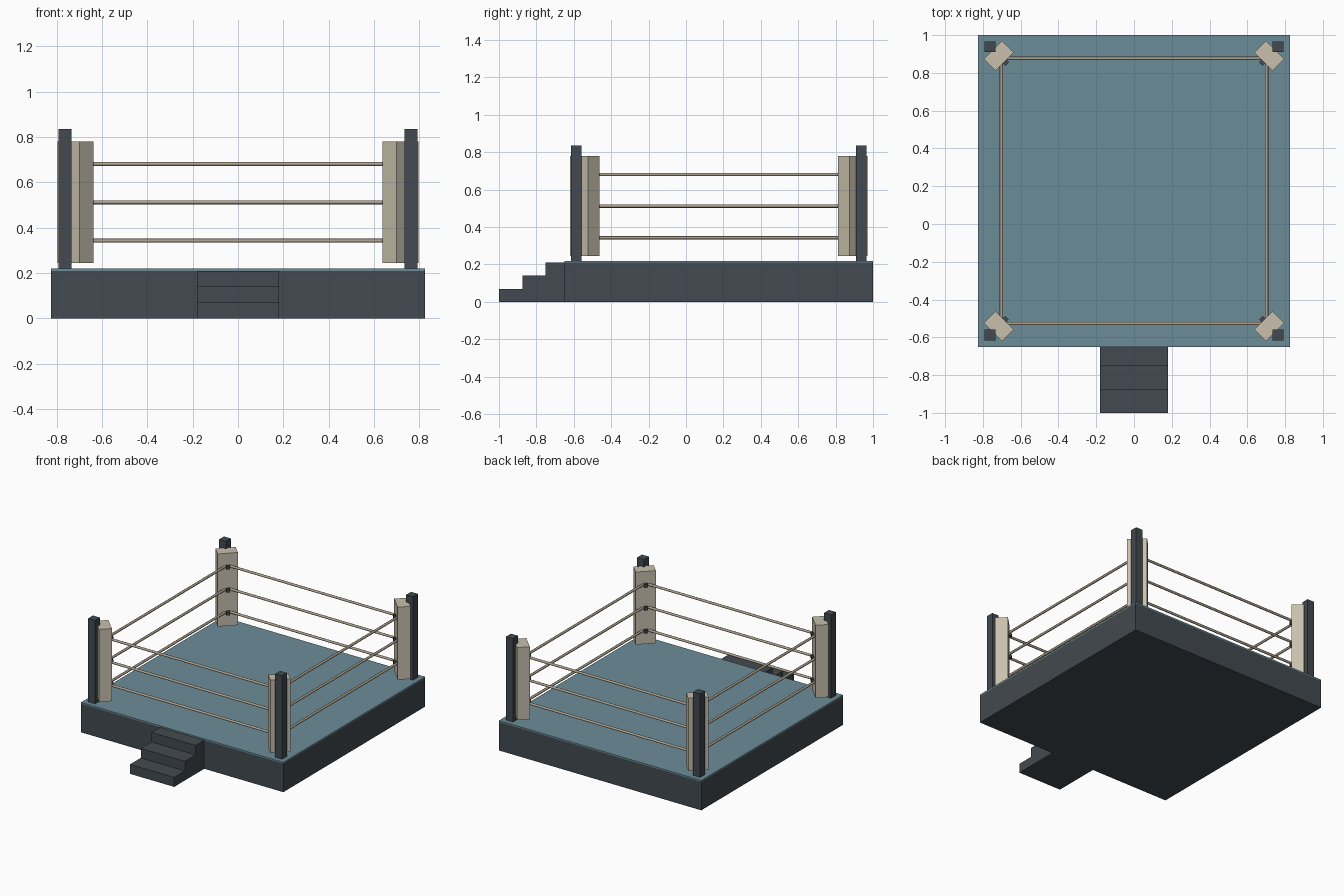
import bpy, bmesh
from math import radians, pi
from mathutils import Matrix

if "Cube" in bpy.data.objects:
    bpy.data.objects.remove(bpy.data.objects["Cube"])

CY = 0.175  # centre of the ring platform in y


def material(name, rgb):
    m = bpy.data.materials.new(name)
    m.diffuse_color = (*rgb, 1)
    m.use_nodes = True
    m.node_tree.nodes["Principled BSDF"].inputs["Base Color"].default_value = m.diffuse_color
    return m


DARK = material("dark_paint", (0.055, 0.068, 0.08))
BLUE = material("blue_canvas", (0.15, 0.265, 0.315))
BEIGE = material("beige_vinyl", (0.58, 0.53, 0.42))
ROPE = material("rope_cord", (0.42, 0.37, 0.28))


def finish(bm, name, mat):
    bmesh.ops.recalc_face_normals(bm, faces=bm.faces)
    me = bpy.data.meshes.new(name)
    bm.to_mesh(me)
    bm.free()
    me.materials.append(mat)
    ob = bpy.data.objects.new(name, me)
    bpy.context.collection.objects.link(ob)
    return ob


def box(name, x, y, z0, z1, sx, sy, mat, angle=0):
    bm = bmesh.new()
    m = (Matrix.Translation((x, y, (z0 + z1) / 2))
         @ Matrix.Rotation(radians(angle), 4, 'Z')
         @ Matrix.Diagonal((sx, sy, z1 - z0, 1)))
    bmesh.ops.create_cube(bm, size=1, matrix=m)
    return finish(bm, name, mat)


def rope(name, x, y, z, along_x):
    bm = bmesh.new()
    m = Matrix.Translation((x, y, z)) @ Matrix.Rotation(pi / 2, 4, 'Y' if along_x else 'X')
    bmesh.ops.create_cone(bm, cap_ends=True, segments=8, radius1=0.009,
                          radius2=0.009, depth=1.404, matrix=m)
    ob = finish(bm, name, ROPE)
    bpy.context.view_layer.objects.active = ob
    ob.select_set(True)
    bpy.ops.object.shade_smooth_by_angle(angle=radians(50))
    ob.select_set(False)


# Platform and canvas
box("platform", 0, CY, 0, 0.21, 1.65, 1.65, DARK)
box("canvas", 0, CY, 0.21, 0.22, 1.65, 1.65, BLUE)

# Entry steps: stair profile extruded across x
bm = bmesh.new()
profile = [(-1, 0), (-1, 0.07), (-0.875, 0.07), (-0.875, 0.14),
           (-0.75, 0.14), (-0.75, 0.21), (-0.65, 0.21), (-0.65, 0)]
face = bm.faces.new([bm.verts.new((-0.18, y, z)) for y, z in profile])
ext = bmesh.ops.extrude_face_region(bm, geom=[face])
bmesh.ops.translate(bm, vec=(0.36, 0, 0),
                    verts=[v for v in ext["geom"] if isinstance(v, bmesh.types.BMVert)])
finish(bm, "entry_steps", DARK)

# Corner posts, diagonal pads and rope fasteners
HEIGHTS = (0.343, 0.512, 0.681)
for sx, xn in ((-1, "left"), (1, "right")):
    for sy, yn in ((-1, "front"), (1, "back")):
        tag = f"{yn}_{xn}"
        angle = 45 * sx * sy
        box(f"post_{tag}", sx * 0.7625, CY + sy * 0.7625, 0.22, 0.835, 0.056, 0.056, DARK)
        box(f"pad_{tag}", sx * 0.716, CY + sy * 0.716, 0.245, 0.78, 0.087, 0.137, BEIGE, angle)
        for i, z in enumerate(HEIGHTS):
            box(f"fastener_{tag}_{i}", sx * 0.681, CY + sy * 0.681,
                z - 0.013, z + 0.013, 0.026, 0.026, DARK, angle)

# Ropes: three levels on each of four sides
for i, z in enumerate(HEIGHTS):
    for s, a, b in ((-1, "front", "left"), (1, "back", "right")):
        rope(f"rope_{a}_{i}", 0, CY + s * 0.702, z, True)
        rope(f"rope_{b}_{i}", s * 0.702, CY, z, False)
